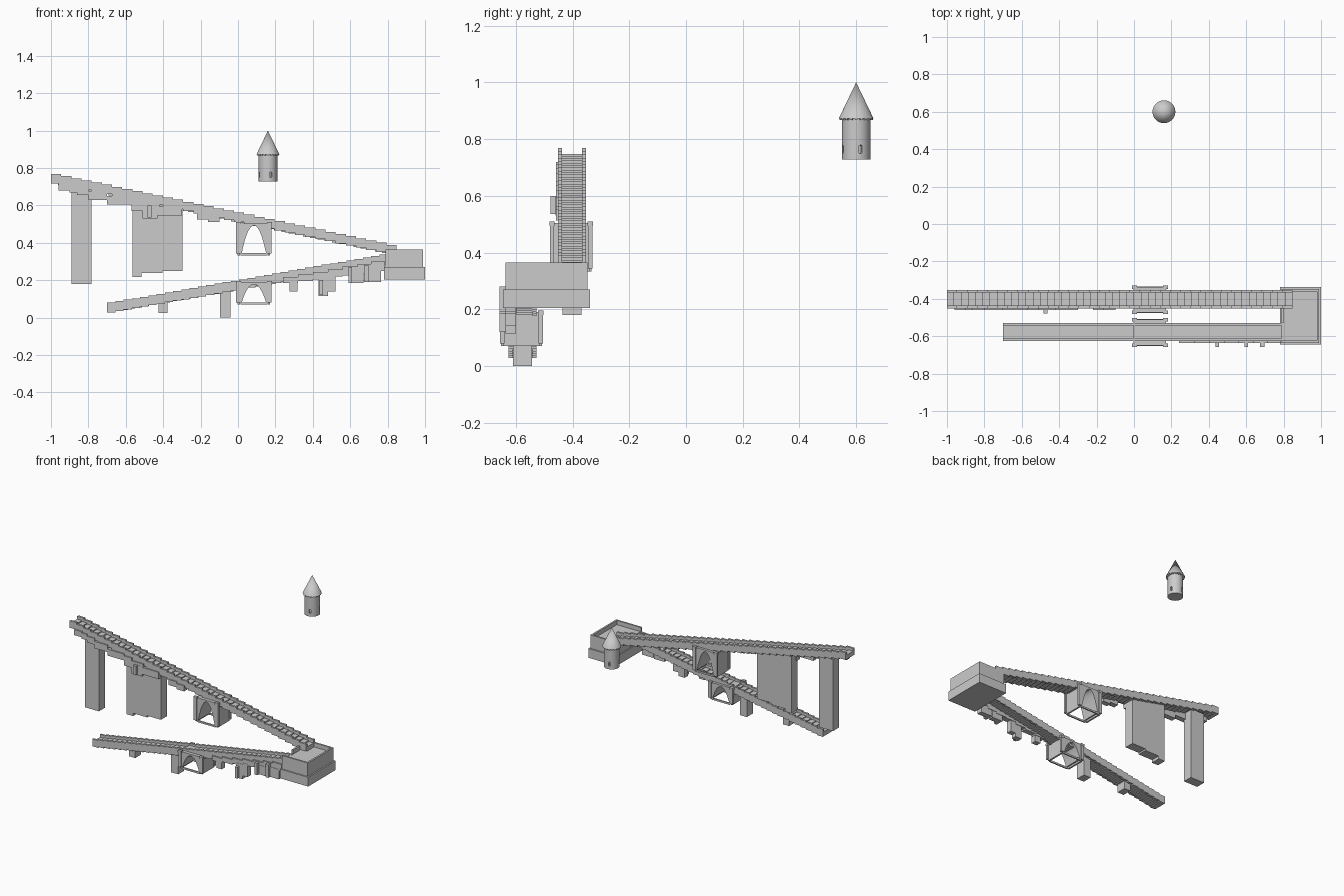
import bpy, bmesh, math
from mathutils import Matrix, Vector

if "Cube" in bpy.data.objects:
    bpy.data.objects.remove(bpy.data.objects["Cube"])


def finish(name, bm):
    bmesh.ops.recalc_face_normals(bm, faces=bm.faces)
    me = bpy.data.meshes.new(name)
    bm.to_mesh(me)
    bm.free()
    ob = bpy.data.objects.new(name, me)
    bpy.context.collection.objects.link(ob)
    return ob


def add_box(bm, x0, x1, y0, y1, z0, z1):
    m = Matrix.Translation(((x0 + x1) / 2, (y0 + y1) / 2, (z0 + z1) / 2)) \
        @ Matrix.Diagonal((x1 - x0, y1 - y0, z1 - z0, 1))
    bmesh.ops.create_cube(bm, size=1, matrix=m)


def boxes(name, items):
    bm = bmesh.new()
    for it in items:
        add_box(bm, *it)
    return finish(name, bm)


def add_prism(bm, pts, y0, y1):
    """Extrude an x-z outline along y."""
    f = bm.faces.new([bm.verts.new((x, y0, z)) for x, z in pts])
    r = bmesh.ops.extrude_face_region(bm, geom=[f])
    bmesh.ops.translate(bm, vec=(0, y1 - y0, 0),
                        verts=[v for v in r['geom'] if isinstance(v, bmesh.types.BMVert)])


def stair_outline(x0, z0, x1, z1, n, thick):
    w, h = (x1 - x0) / n, (z1 - z0) / n
    top = []
    for i in range(n):
        top += [(x0 + i * w, z0 + i * h), (x0 + (i + 1) * w, z0 + i * h)]
    return top + [(x, z - thick) for x, z in reversed(top)]


def flight(name, x0, z0, x1, z1, yc, n_tread, n_wall, thick):
    # treads between two stepped parapets
    bm = bmesh.new()
    add_prism(bm, stair_outline(x0, z0 - 0.02, x1, z1 - 0.02, n_tread, thick - 0.02),
              yc - 0.037, yc + 0.037)
    finish(name + "_treads", bm)
    bm = bmesh.new()
    for s in (-1, 1):
        a, b = sorted((yc + s * 0.035, yc + s * 0.049))
        add_prism(bm, stair_outline(x0, z0, x1, z1, n_wall, thick), a, b)
    finish(name + "_parapets", bm)


UY, LY = -0.402, -0.577
flight("upper_flight", -1.0, 0.768, 0.848, 0.378, UY, 48, 34, 0.05)
flight("lower_flight", -0.7, 0.08, 0.80, 0.345, LY, 40, 34, 0.052)

# corbel courses along the front of the upper flight: x0, x1, bottom
upper = [(-0.96, -0.90, 0.68), (-0.90, -0.86, 0.67), (-0.86, -0.80, 0.655),
         (-0.80, -0.70, 0.63), (-0.70, -0.57, 0.605), (-0.57, -0.51, 0.57),
         (-0.51, -0.42, 0.545), (-0.42, -0.30, 0.545), (-0.22, -0.16, 0.525),
         (-0.16, -0.10, 0.512)]
boxes("upper_corbels", [(a, b, UY - 0.057, UY - 0.02, z, 0.741 - 0.211 * (b + 1))
                        for a, b, z in upper])
boxes("upper_bracket", [(-0.485, -0.462, -0.478, -0.43, 0.535, 0.60),
                        (-0.51, -0.43, -0.46, -0.42, 0.53, 0.60)])

# corbel courses along the front of the lower flight
lower = [(0.24, 0.32, 0.185), (0.32, 0.40, 0.195), (0.40, 0.48, 0.205), (0.48, 0.56, 0.22),
         (0.56, 0.64, 0.225), (0.64, 0.71, 0.235), (0.71, 0.785, 0.25)]
boxes("lower_corbels", [(a, b, LY - 0.058, LY - 0.02, z, 0.05 + 0.1767 * (a + 0.7))
                        for a, b, z in lower])
boxes("lower_brackets", [
    (0.275, 0.317, -0.635, -0.60, 0.14, 0.20), (0.43, 0.48, -0.637, -0.60, 0.115, 0.22),
    (0.48, 0.52, -0.637, -0.60, 0.14, 0.23), (0.435, 0.455, -0.657, -0.60, 0.12, 0.20),
    (0.59, 0.61, -0.657, -0.60, 0.185, 0.27), (0.61, 0.67, -0.637, -0.60, 0.185, 0.25),
    (0.675, 0.697, -0.657, -0.60, 0.19, 0.28), (0.697, 0.765, -0.637, -0.60, 0.19, 0.26)])

# supports
boxes("tall_pier", [(-0.89, -0.782, -0.436, -0.369, 0.18, 0.685)])
bm = bmesh.new()
add_prism(bm, [(-0.565, 0.218), (-0.515, 0.218), (-0.515, 0.238), (-0.405, 0.238),
               (-0.405, 0.25), (-0.297, 0.25), (-0.297, 0.575), (-0.565, 0.63)], -0.436, -0.369)
finish("wall_pier", bm)
boxes("small_piers", [(-0.425, -0.376, -0.61, -0.543, 0.025, 0.095),
                      (-0.095, -0.04, -0.61, -0.543, 0.0, 0.16)])


def arch(name, yc, z0, z1, apex):
    # vaulted block, corner posts and base rails
    spring, cx, hw = z0 + 0.012, 0.085, 0.065
    pts = [(-0.002, spring), (-0.002, z1 - 0.006), (0.172, z1 - 0.006), (0.172, spring)]
    for i in range(17):
        u = 1 - i / 8
        pts.append((cx + hw * u, spring + (apex - spring) * (1 - abs(u) ** 2.1)))
    bm = bmesh.new()
    add_prism(bm, pts, yc - 0.069, yc + 0.069)
    finish(name + "_vault", bm)
    items = []
    for s in (-1, 1):
        a, b = sorted((yc + s * 0.06, yc + s * 0.075))
        for x in (-0.01, 0.157):
            items.append((x, x + 0.023, a, b, z0 + 0.01, z1 - 0.012))
            items.append((x - 0.002, x + 0.025, a - 0.002, b + 0.002, z1 - 0.016, z1))
        items.append((0.013, 0.157, a + 0.003, b - 0.003, z0, z0 + 0.012))
    for x in (-0.002, 0.16):
        items.append((x, x + 0.012, yc - 0.065, yc + 0.065, z0, z0 + 0.012))
    boxes(name + "_posts_and_rails", items)


arch("upper_arch", -0.405, 0.333, 0.51, 0.492)
arch("lower_arch", -0.580, 0.07, 0.196, 0.178)

# landing: plinth, body with recessed floor, thin rim
boxes("landing_plinth", [(0.78, 1.0, -0.645, -0.338, 0.205, 0.27)])
boxes("landing_body", [(0.788, 0.99, -0.636, -0.348, 0.27, 0.335)])
boxes("landing_rim", [(0.978, 0.99, -0.636, -0.348, 0.335, 0.365),
                      (0.788, 0.978, -0.636, -0.624, 0.335, 0.365),
                      (0.788, 0.978, -0.36, -0.348, 0.335, 0.365),
                      (0.788, 0.80, -0.53, -0.45, 0.335, 0.365)])

# round tower shaft with four slit windows
C = Vector((0.16, 0.6, 0))
bpy.ops.mesh.primitive_cylinder_add(vertices=48, radius=0.05, depth=0.15,
                                    location=C + Vector((0, 0, 0.803)))
shaft = bpy.context.object
shaft.name = "tower_shaft"
bm = bmesh.new()
for k in range(4):
    sub = bmesh.new()
    pts = []
    for i in range(16):
        a = math.tau * i / 16
        pts.append((0.006 * math.cos(a), 0.765 + 0.006 * math.sin(a) + (0.008 if i < 8 else -0.010)))
    add_prism(sub, pts, 0.036, 0.07)
    bmesh.ops.transform(sub, verts=sub.verts, matrix=Matrix.Translation(C)
                        @ Matrix.Rotation(math.radians(18 + 90 * k - 90), 4, 'Z'))
    tmp = bpy.data.meshes.new("tmp")
    bmesh.ops.recalc_face_normals(sub, faces=sub.faces)
    sub.to_mesh(tmp)
    sub.free()
    bm.from_mesh(tmp)
    bpy.data.meshes.remove(tmp)
cutter = finish("window_cutter", bm)
cutter.hide_render = True
cutter.hide_set(True)
mod = shaft.modifiers.new("windows", 'BOOLEAN')
mod.object = cutter
mod.solver = 'EXACT'
bpy.context.view_layer.objects.active = shaft
bpy.ops.object.modifier_apply(modifier=mod.name)
bpy.data.objects.remove(cutter)
bpy.ops.object.shade_smooth_by_angle()

# conical roof and the small brackets under its eave
bpy.ops.mesh.primitive_cone_add(vertices=48, radius1=0.061, radius2=0, depth=0.127,
                                location=C + Vector((0, 0, 0.9365)))
bpy.context.object.name = "tower_roof"
bpy.ops.object.shade_smooth_by_angle()
bm = bmesh.new()
for k in range(20):
    m = Matrix.Translation(C) @ Matrix.Rotation(math.tau * k / 20, 4, 'Z') \
        @ Matrix.Translation((0.053, 0, 0.871)) @ Matrix.Diagonal((0.012, 0.008, 0.009, 1))
    bmesh.ops.create_cube(bm, size=1, matrix=m)
finish("tower_eave_brackets", bm)
